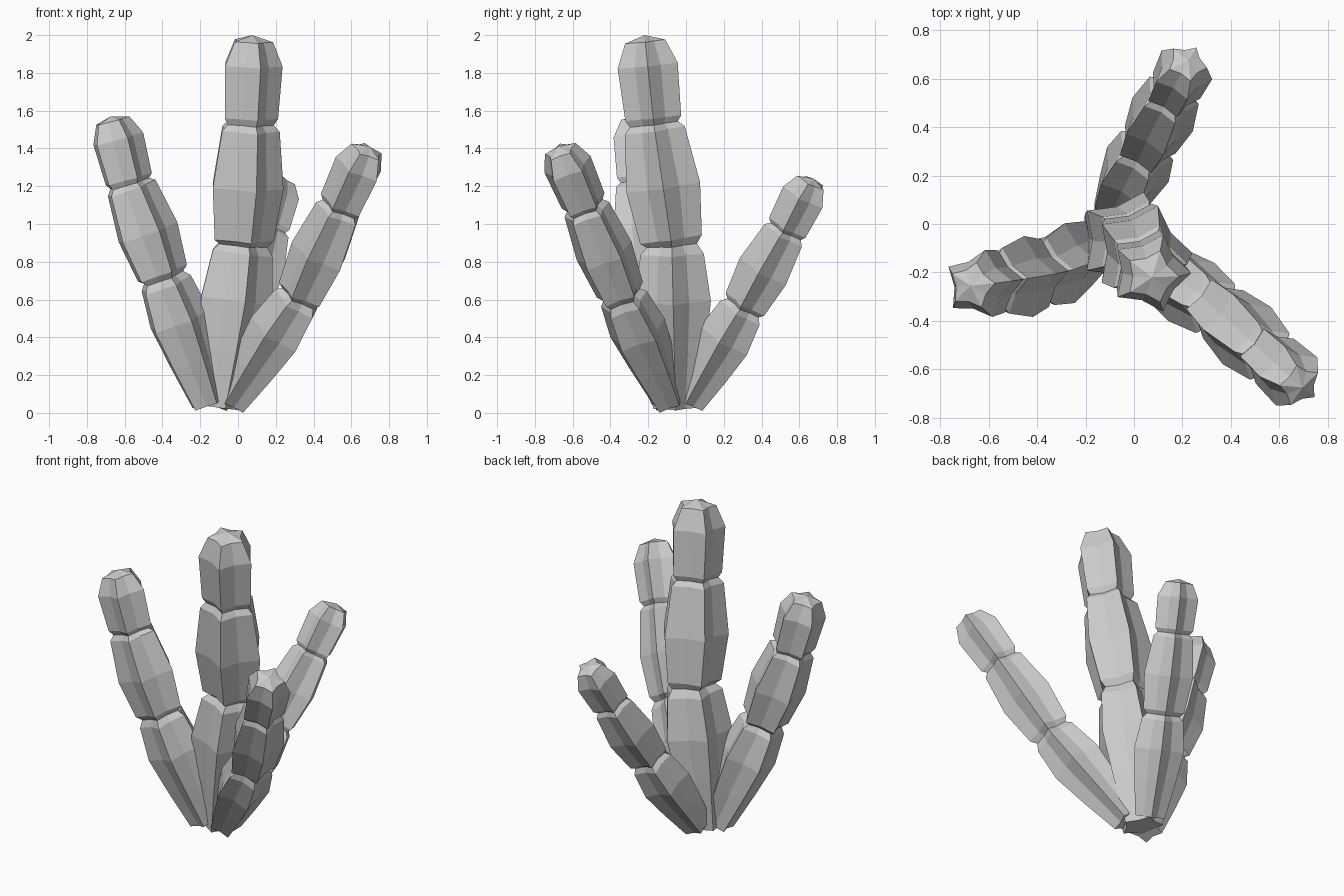
import bpy, bmesh, math
from mathutils import Vector

if "Cube" in bpy.data.objects:
    bpy.data.objects.remove(bpy.data.objects["Cube"])

RIBS, VALLEY = 5, 0.7

# (fraction along segment, rib radius) for lower, middle and tip segments
PROFILES = [
    [(0, .12), (.35, .168), (.66, .202), (.95, .17), (1, .135)],
    [(.05, .17), (.48, .203), (.95, .165), (1, .132)],
    [(.07, .156), (.66, .168), (.93, .112)],
]


def star_ring(bm, centre, axis, radius, turn):
    """Ring of alternating ribs and valleys perpendicular to the axis."""
    rot = Vector((0, 0, 1)).rotation_difference(axis)
    ring = []
    for i in range(RIBS * 2):
        a = math.radians(turn) + math.pi * i / RIBS
        r = radius * (VALLEY if i % 2 else 1)
        ring.append(bm.verts.new(centre + rot @ Vector((r * math.cos(a), r * math.sin(a), 0))))
    return ring


def stalk(name, joints, scales, turn):
    """Jointed ribbed stalk running through the joint points, base to tip."""
    pts = [Vector(p) for p in joints]
    dirs = [(b - a).normalized() for a, b in zip(pts, pts[1:])]
    bm = bmesh.new()
    rings = []
    for s, profile in enumerate(PROFILES):
        for t, r in profile:
            axis = dirs[s]
            if t == 1:
                axis = (dirs[s] + dirs[s + 1]).normalized()
            rings.append(star_ring(bm, pts[s].lerp(pts[s + 1], t), axis, r * scales[s], turn))
    n = RIBS * 2
    for lo, hi in zip(rings, rings[1:]):
        for i in range(n):
            j = (i + 1) % n
            bm.faces.new((lo[i], lo[j], hi[j], hi[i]))
    # pointed cap at the tip, flat fan at the base
    for ring, point in ((rings[0], pts[0]), (rings[-1], pts[-1])):
        c = bm.verts.new(point)
        for i in range(n):
            bm.faces.new((ring[i], ring[(i + 1) % n], c))
    bmesh.ops.recalc_face_normals(bm, faces=bm.faces)
    mesh = bpy.data.meshes.new(name)
    bm.to_mesh(mesh)
    bm.free()
    bpy.context.collection.objects.link(bpy.data.objects.new(name, mesh))


stalk("centre_stalk", [(-.105, -.055, .03), (.015, -.075, .89), (.055, -.17, 1.53), (.075, -.22, 2.0)],
      (1.04, 1.02, 1), -72)
stalk("left_stalk", [(-.155, -.09, .05), (-.40, -.205, .71), (-.58, -.24, 1.21), (-.675, -.255, 1.57)],
      (.87, .87, .87), -66)
stalk("right_stalk", [(-.03, -.09, .06), (.33, -.34, .61), (.545, -.535, 1.085), (.695, -.675, 1.41)],
      (.8, .8, .82), -40)
stalk("back_stalk", [(-.10, .02, .06), (.045, .31, .56), (.155, .535, .965), (.225, .675, 1.24)],
      (.76, .74, .75), -12)
